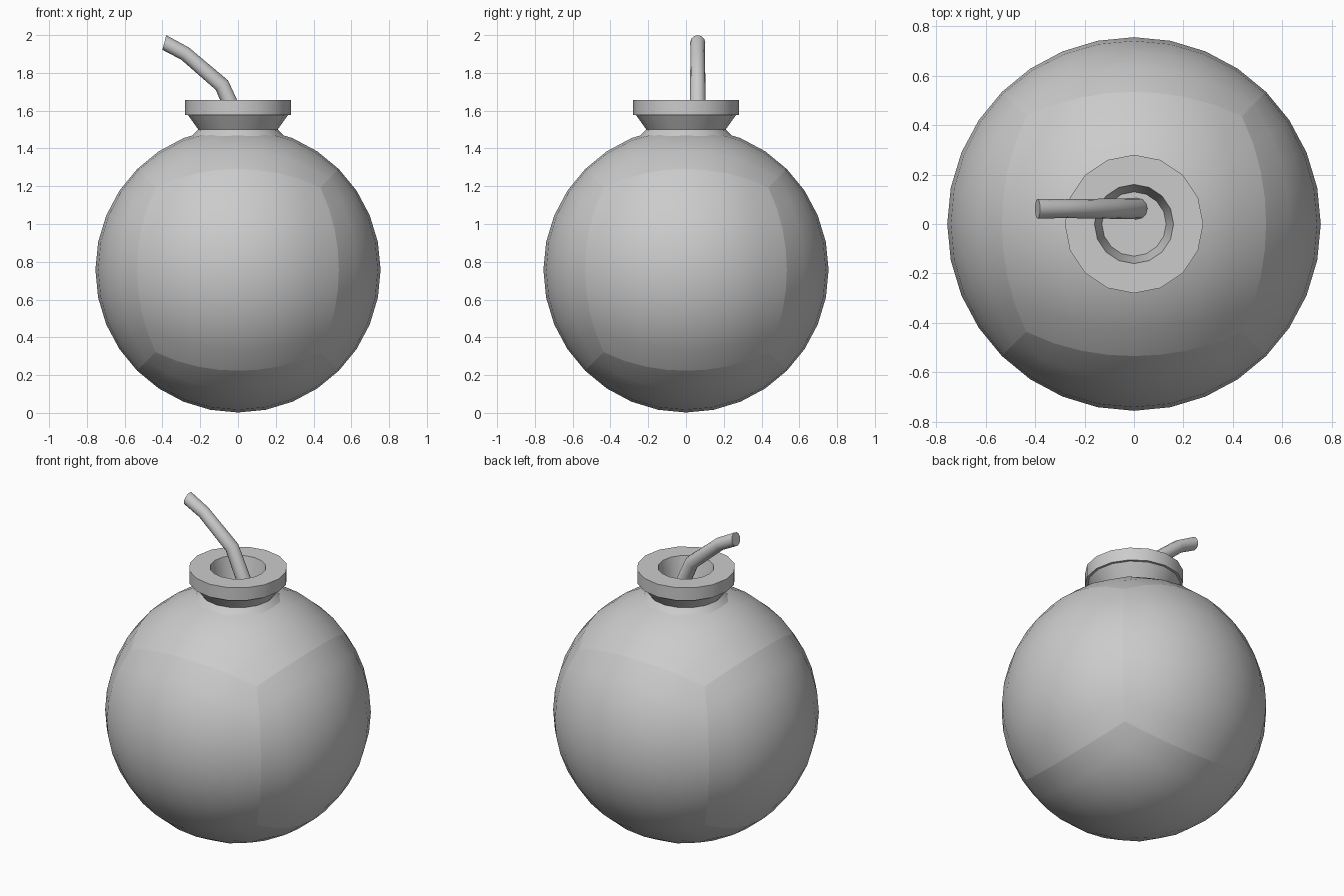
import bpy, bmesh, math
from mathutils import Vector

if "Cube" in bpy.data.objects:
    bpy.data.objects.remove(bpy.data.objects["Cube"])


def finish(name, bm):
    bmesh.ops.recalc_face_normals(bm, faces=bm.faces)
    me = bpy.data.meshes.new(name)
    for f in bm.faces:
        f.smooth = True
    bm.to_mesh(me)
    bm.free()
    ob = bpy.data.objects.new(name, me)
    bpy.context.collection.objects.link(ob)
    return ob


def loft(bm, rings):
    """Skin a list of equally sized vertex rings."""
    n = len(rings[0])
    for a, b in zip(rings, rings[1:]):
        for i in range(n):
            j = (i + 1) % n
            bm.faces.new((a[i], a[j], b[j], b[i]))


def smooth_by_angle(ob, deg):
    bpy.ops.object.select_all(action='DESELECT')
    bpy.context.view_layer.objects.active = ob
    ob.select_set(True)
    bpy.ops.object.shade_smooth_by_angle(angle=math.radians(deg))


# Body: six-patch cube sphere with hard seams between the patches
R, CZ = 0.755, 0.757
bm = bmesh.new()
bmesh.ops.create_cube(bm, size=2)
bmesh.ops.subdivide_edges(bm, edges=bm.edges[:], cuts=7, use_grid_fill=True)
bm.normal_update()
for e in bm.edges:
    e.smooth = e.calc_face_angle(0) < 0.5
for v in bm.verts:
    p = Vector([math.tan(c * math.pi / 4) for c in v.co])
    v.co = p.normalized() * R + Vector((0, 0, CZ))
finish("body", bm)

# Neck: flared collar, thick rim and recessed hole, 16 sides
SIDES = 16
profile = [(0.245, 1.465), (0.21, 1.50), (0.265, 1.577), (0.28, 1.577),
           (0.28, 1.657), (0.16, 1.657), (0.13, 1.52)]
bm = bmesh.new()
rings = [[bm.verts.new((r * math.cos(2 * math.pi * i / SIDES),
                        r * math.sin(2 * math.pi * i / SIDES), z))
          for i in range(SIDES)] for r, z in profile]
loft(bm, rings)
bm.faces.new(rings[-1])
smooth_by_angle(finish("neck", bm), 30)

# Fuse: bent tapering rod; x, z, radius, heading of the section in the xz plane
path = [(0.015, 1.51, 0.043, 115), (-0.085, 1.735, 0.041, 127),
        (-0.28, 1.902, 0.038, 147), (-0.39, 1.961, 0.040, 165)]
N = 12
bm = bmesh.new()
rings = []
for x, z, r, deg in path:
    a = math.radians(deg)
    side = Vector((math.sin(a), 0, -math.cos(a)))
    centre = Vector((x, 0.062, z))
    rings.append([bm.verts.new(centre + r * (side * math.cos(t) + Vector((0, math.sin(t), 0))))
                  for t in (2 * math.pi * i / N for i in range(N))])
loft(bm, rings)
bm.faces.new(rings[0])
bm.faces.new(rings[-1])
smooth_by_angle(finish("fuse", bm), 40)
